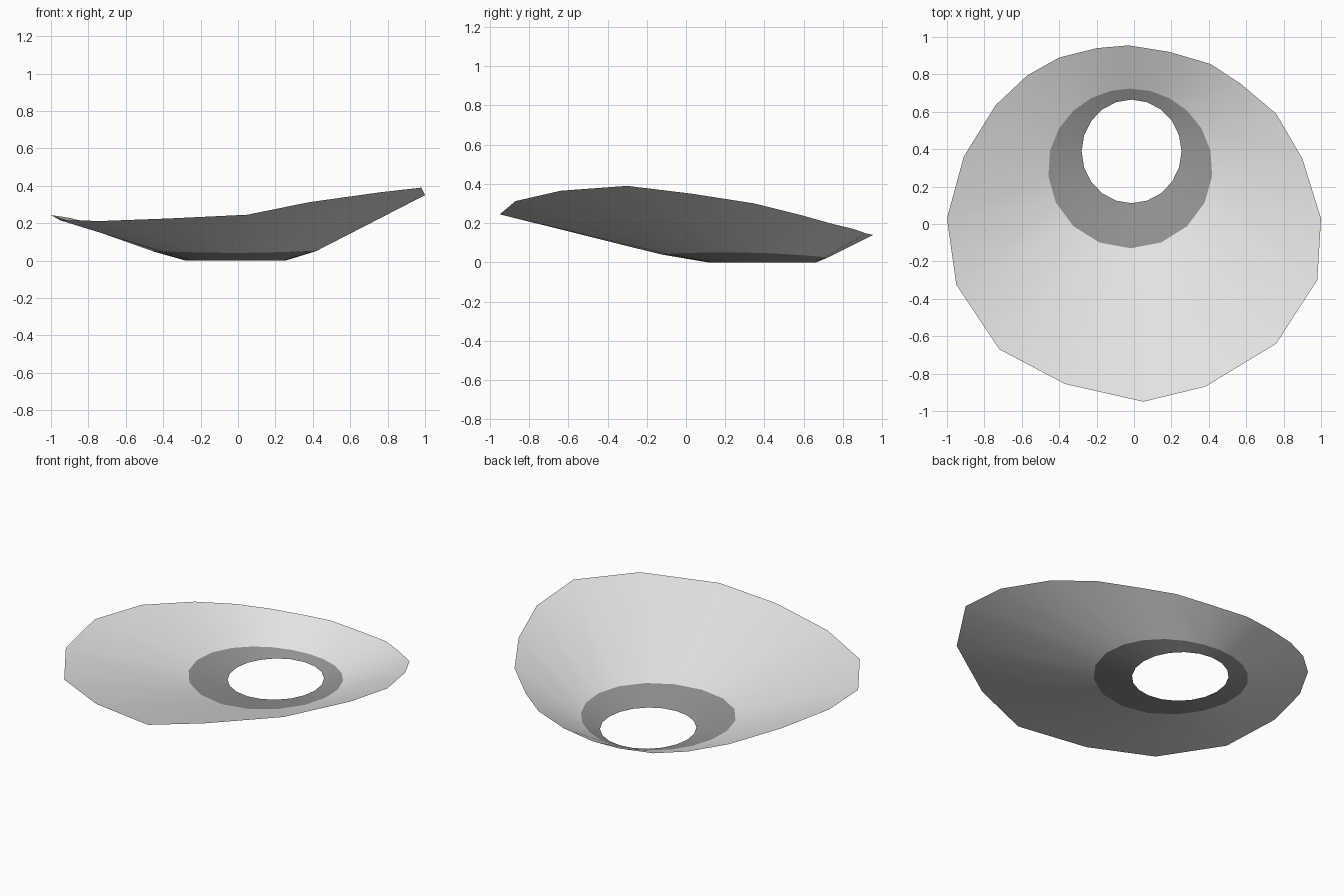
import bpy
import bmesh
from math import sin, cos, radians

SIDES = 20

cube = bpy.data.objects.get("Cube")
if cube:
    bpy.data.objects.remove(cube, do_unlink=True)


def make_material(name, value):
    material = bpy.data.materials.new(name)
    material.use_nodes = True
    colour = (value, value, value, 1)
    material.diffuse_color = colour
    material.node_tree.nodes["Principled BSDF"].inputs["Base Color"].default_value = colour
    return material


def ellipse_ring(centre, radii, warp, height):
    """Ring of points clockwise from the back, bunched towards the back by warp."""
    points = []
    for k in range(SIDES):
        turn = radians(k * 360 / SIDES)
        angle = turn - radians(warp) * sin(turn)
        x = centre[0] + radii[0] * sin(angle)
        y = centre[1] + radii[1] * cos(angle)
        points.append((x, y, height(angle)))
    return points


def loft(name, inner, outer, material):
    """Smooth open band of quads between two rings, facing upwards."""
    bm = bmesh.new()
    low = [bm.verts.new(p) for p in inner]
    high = [bm.verts.new(p) for p in outer]
    for k in range(SIDES):
        n = (k + 1) % SIDES
        face = bm.faces.new((low[k], high[k], high[n], low[n]))
        face.smooth = True
        face.normal_update()
        if face.normal.z < 0:
            face.normal_flip()
    mesh = bpy.data.meshes.new(name)
    bm.to_mesh(mesh)
    bm.free()
    mesh.materials.append(material)
    part = bpy.data.objects.new(name, mesh)
    bpy.context.collection.objects.link(part)
    return part


# Irregular, tilted outer rim, clockwise from the back
rim = [
    (-.03, .955, .14), (.19, .92, .147), (.41, .855, .17), (.57, .75, .195),
    (.76, .59, .24), (.9, .35, .3), (1, .03, .35), (.98, -.3, .39),
    (.76, -.64, .365), (.38, -.87, .312), (.05, -.95, .245), (-.37, -.855, .225),
    (-.72, -.67, .212), (-.95, -.325, .215), (-1, .03, .243), (-.91, .36, .23),
    (-.74, .635, .19), (-.57, .795, .16), (-.4, .89, .14), (-.2, .94, .135),
]

# Collar seam rises on both sides and towards the front
seam = ellipse_ring((-.02, .297), (.44, .427), 13,
                    lambda a: .033 - .008 * cos(a) + .017 * sin(a) ** 2)

# Round opening resting on the ground
opening = ellipse_ring((-.013, .388), (.267, .277), 0, lambda a: 0)

light_grey = make_material("light grey", .8)
dark_grey = make_material("dark grey", .3)

loft("flared_dish", seam, rim, light_grey)
loft("inner_collar", opening, seam, dark_grey)
